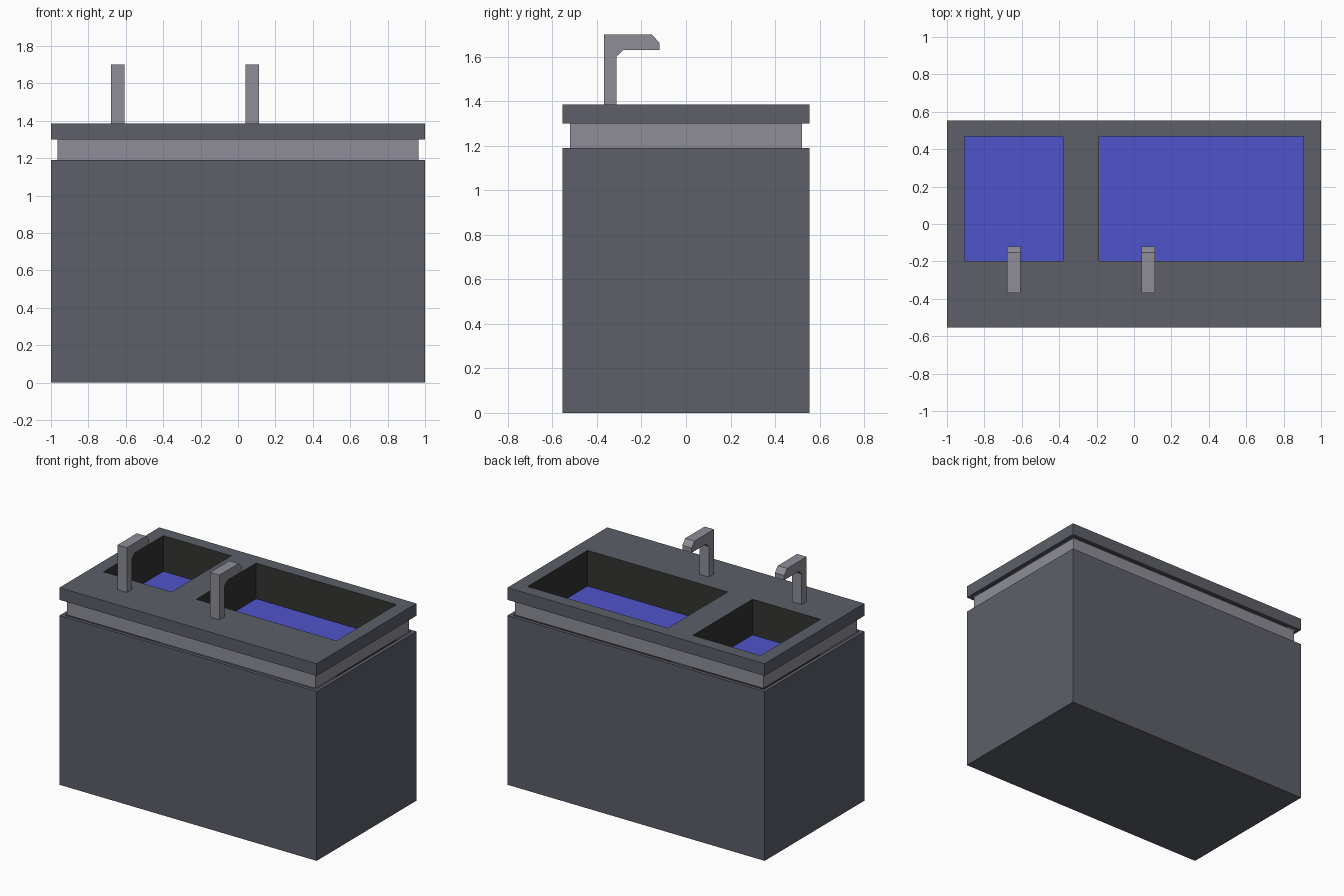
import bpy, bmesh

if "Cube" in bpy.data.objects:
    bpy.data.objects.remove(bpy.data.objects["Cube"])


def material(name, hex_code):
    def lin(c):
        c /= 255
        return c / 12.92 if c <= 0.04045 else ((c + 0.055) / 1.055) ** 2.4
    m = bpy.data.materials.new(name)
    m.diffuse_color = [lin(int(hex_code[i:i + 2], 16)) for i in (0, 2, 4)] + [1]
    m.use_nodes = True
    m.node_tree.nodes["Principled BSDF"].inputs["Base Color"].default_value = m.diffuse_color
    return m


SLATE = material("slate grey", "5d5f69")
STEEL = material("steel grey", "8e8d98")
DARK = material("dark lining", "343332")
BLUE = material("water blue", "4f55cb")


def finish(bm, name, *mats):
    me = bpy.data.meshes.new(name)
    bm.to_mesh(me)
    bm.free()
    for m in mats:
        me.materials.append(m)
    ob = bpy.data.objects.new(name, me)
    bpy.context.collection.objects.link(ob)
    return ob


def box(x0, x1, y0, y1, z0, z1):
    bm = bmesh.new()
    bmesh.ops.create_cube(bm, size=1)
    for v in bm.verts:
        v.co = [a + (b - a) * (c + 0.5) for c, a, b in
                zip(v.co, (x0, y0, z0), (x1, y1, z1))]
    bm.normal_update()
    return bm


def open_side(bm, up, rim=0):
    """Remove the top (up=1) or bottom (up=-1) face, keeping a rim."""
    face = [f for f in bm.faces if f.normal.z * up > 0.9]
    if rim:
        bmesh.ops.inset_individual(bm, faces=face, thickness=rim)
    bmesh.ops.delete(bm, geom=face, context='FACES')


HX, HY, STEP = 1.0, 0.554, 0.034
Z_BODY, Z_NECK, Z_TOP, Z_FLOOR = 1.19, 1.30, 1.386, 1.135
BASINS = {"small": (-0.907, -0.379), "large": (-0.186, 0.905)}
BY0, BY1 = -0.198, 0.467

# cabinet with a ledge around the recessed band
bm = box(-HX, HX, -HY, HY, 0, Z_BODY)
open_side(bm, 1, STEP)
finish(bm, "cabinet", SLATE)

# recessed band
bm = box(-HX + STEP, HX - STEP, -HY + STEP, HY - STEP, Z_BODY, Z_NECK)
open_side(bm, 1)
open_side(bm, -1)
finish(bm, "recessed_band", STEEL)

# countertop: top face is a grid that skips the basin cells
bm = box(-HX, HX, -HY, HY, Z_NECK, Z_TOP)
open_side(bm, -1, STEP)
open_side(bm, 1)
xs = [-HX, *BASINS["small"], *BASINS["large"], HX]
ys = [-HY, BY0, BY1, HY]
for i in range(5):
    for j in range(3):
        if j == 1 and i in (1, 3):
            continue
        bm.faces.new([bm.verts.new((xs[i + a], ys[j + b], Z_TOP))
                      for a, b in ((0, 0), (1, 0), (1, 1), (0, 1))])
bmesh.ops.remove_doubles(bm, verts=bm.verts, dist=0.0001)
finish(bm, "countertop", SLATE)

# basins: inward-facing boxes with dark walls and a blue floor
for name, (x0, x1) in BASINS.items():
    bm = box(x0, x1, BY0, BY1, Z_FLOOR, Z_TOP)
    open_side(bm, 1)
    for f in bm.faces:
        f.material_index = 1 if f.normal.z < -0.9 else 0
    bmesh.ops.reverse_faces(bm, faces=bm.faces)
    finish(bm, name + "_basin", DARK, BLUE)

# faucets: side profile (y, z) extruded along x
PROFILE = [(-0.368, Z_TOP), (-0.312, Z_TOP), (-0.312, 1.60), (-0.282, 1.63),
           (-0.12, 1.63), (-0.12, 1.663), (-0.153, 1.70), (-0.368, 1.70)]
for name, x in (("small", -0.68), ("large", 0.04)):
    bm = bmesh.new()
    face = bm.faces.new([bm.verts.new((x, y, z)) for y, z in PROFILE])
    ext = bmesh.ops.extrude_face_region(bm, geom=[face], use_keep_orig=True)
    bmesh.ops.translate(bm, vec=(0.073, 0, 0),
                        verts=[g for g in ext["geom"] if isinstance(g, bmesh.types.BMVert)])
    bmesh.ops.recalc_face_normals(bm, faces=bm.faces)
    finish(bm, name + "_faucet", STEEL)
